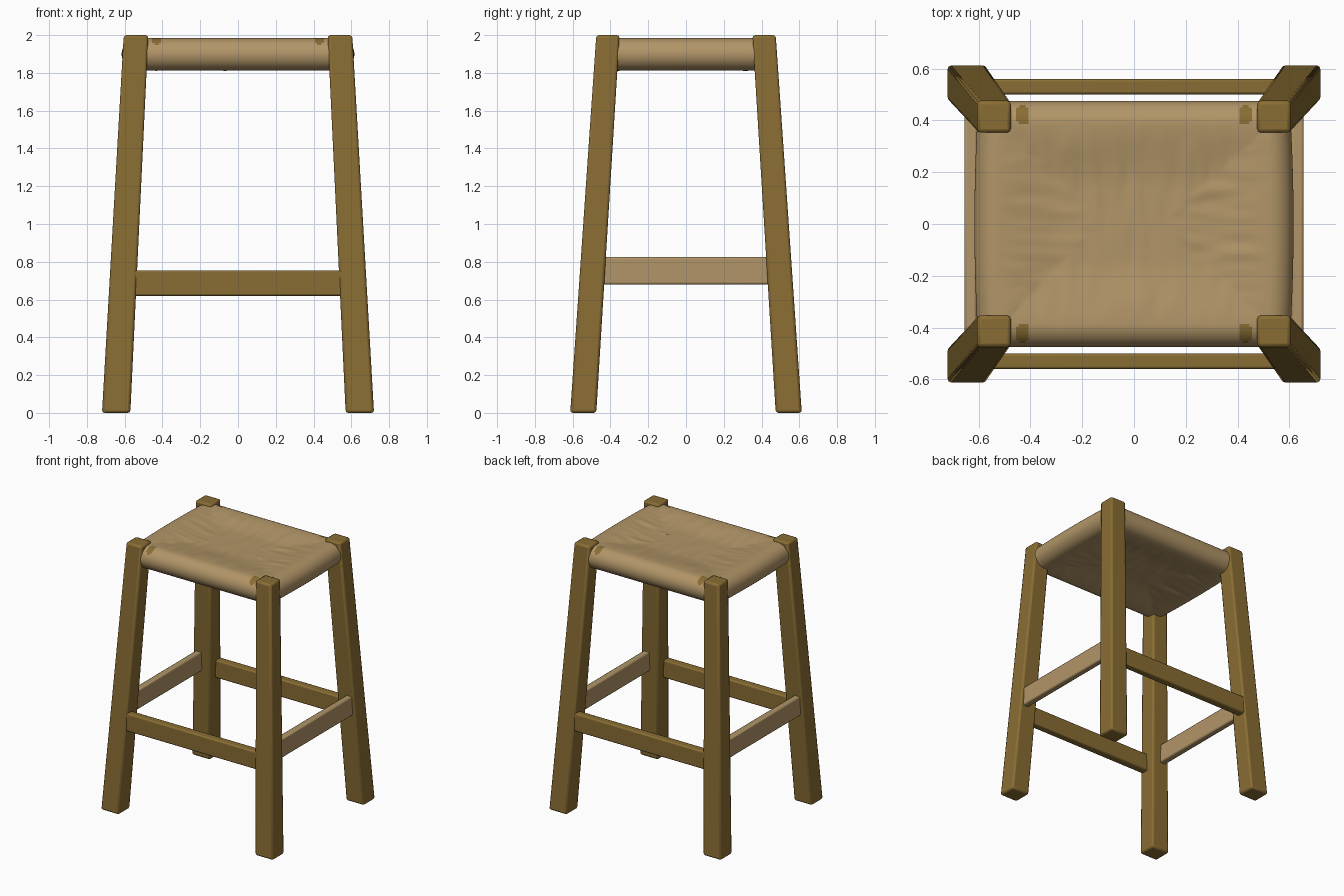
import bpy, bmesh, math
from mathutils import Vector, noise

cube = bpy.data.objects.get("Cube")
if cube:
    bpy.data.objects.remove(cube, do_unlink=True)


def material(name, rgb):
    m = bpy.data.materials.new(name)
    m.use_nodes = True
    m.diffuse_color = (*rgb, 1)
    m.node_tree.nodes["Principled BSDF"].inputs["Base Color"].default_value = (*rgb, 1)
    return m


WOOD = material("brown wood", (0.25, 0.152, 0.033))
RUSH = material("tan rush", (0.44, 0.30, 0.137))


def finish(name, bm, mats, bevel=0):
    bmesh.ops.recalc_face_normals(bm, faces=bm.faces)
    me = bpy.data.meshes.new(name)
    bm.to_mesh(me)
    bm.free()
    ob = bpy.data.objects.new(name, me)
    bpy.context.collection.objects.link(ob)
    for m in mats:
        me.materials.append(m)
    if bevel:
        mod = ob.modifiers.new("soft edges", "BEVEL")
        mod.width, mod.segments = bevel, 2
    bpy.ops.object.select_all(action="DESELECT")
    ob.select_set(True)
    bpy.context.view_layer.objects.active = ob
    bpy.ops.object.shade_smooth_by_angle(angle=math.radians(40))
    return ob


def beam(name, low, high, mat, bevel=0.01):
    """Box between two levels; each level is (x0, x1, y0, y1, z)."""
    bm = bmesh.new()
    bmesh.ops.create_cube(bm, size=2)
    for v in bm.verts:
        x0, x1, y0, y1, z = high if v.co.z > 0 else low
        v.co = (x1 if v.co.x > 0 else x0, y1 if v.co.y > 0 else y0, z)
    return finish(name, bm, [mat], bevel)


# Splayed, tapering legs
for sx, side in ((1, "left"), (-1, "right")):
    for sy, end in ((-1, "front"), (1, "back")):
        beam(f"{end}_{side}_leg",
             (0.57 * sx, 0.72 * sx, 0.475 * sy, 0.613 * sy, 0),
             (0.475 * sx, 0.605 * sx, 0.352 * sy, 0.475 * sy, 2), WOOD, 0.014)

# Front and back stretchers
for sy, end in ((-1, "front"), (1, "back")):
    r = (-0.6, 0.6, 0.5 * sy, 0.56 * sy)
    beam(f"{end}_stretcher", (*r, 0.62), (*r, 0.755), WOOD)

# Side stretchers, in the pale colour
for sx, side in ((1, "left"), (-1, "right")):
    r = (0.605 * sx, 0.655 * sx, -0.49, 0.49)
    beam(f"{side}_stretcher", (*r, 0.68), (*r, 0.825), RUSH)

# Woven seat: rolled rim over four rails, thinner towards the middle
HX, HY, ROLL, MID = 0.6, 0.475, 0.086, 1.898
NX, NY = 110, 96


def seat_point(i, j, top):
    u = math.sin(math.pi * (i / NX - 0.5))
    v = math.sin(math.pi * (j / NY - 0.5))
    x, y = u * HX, v * HY
    dx, dy = HX - abs(x), HY - abs(y)
    d = max(min(dx, dy), 0)
    if d < ROLL:
        h = math.sqrt(max(ROLL ** 2 - (ROLL - d) ** 2, 0))
    else:
        t = min((d - ROLL) / 0.25, 1)
        h = ROLL - 0.026 * t * t * (3 - 2 * t)
    # creases follow the strands, across the nearest rail
    scale = (22, 5) if dy < dx else (5, 22)
    fade = min(max((d - 0.07) / 0.1, 0), 1)
    h += 0.006 * fade * noise.noise(Vector((x * scale[0], y * scale[1], 3 if top else 9)))
    x += u * abs(u) * 0.016 * (1 - v * v)
    return Vector((x, y, MID + (h if top else -h)))


bm = bmesh.new()
for top in (True, False):
    grid = [[bm.verts.new(seat_point(i, j, top)) for j in range(NY + 1)] for i in range(NX + 1)]
    for i in range(NX):
        for j in range(NY):
            f = bm.faces.new((grid[i][j], grid[i + 1][j], grid[i + 1][j + 1], grid[i][j + 1]))
            c = f.calc_center_median()
            # worn brown spots beside each leg top
            spot = math.hypot((abs(c.x) - 0.43) / 0.028, (abs(c.y) - 0.422) / 0.038)
            f.material_index = int(top and spot < 1)
bmesh.ops.remove_doubles(bm, verts=bm.verts, dist=0.00005)
finish("woven_seat", bm, [RUSH, WOOD])
